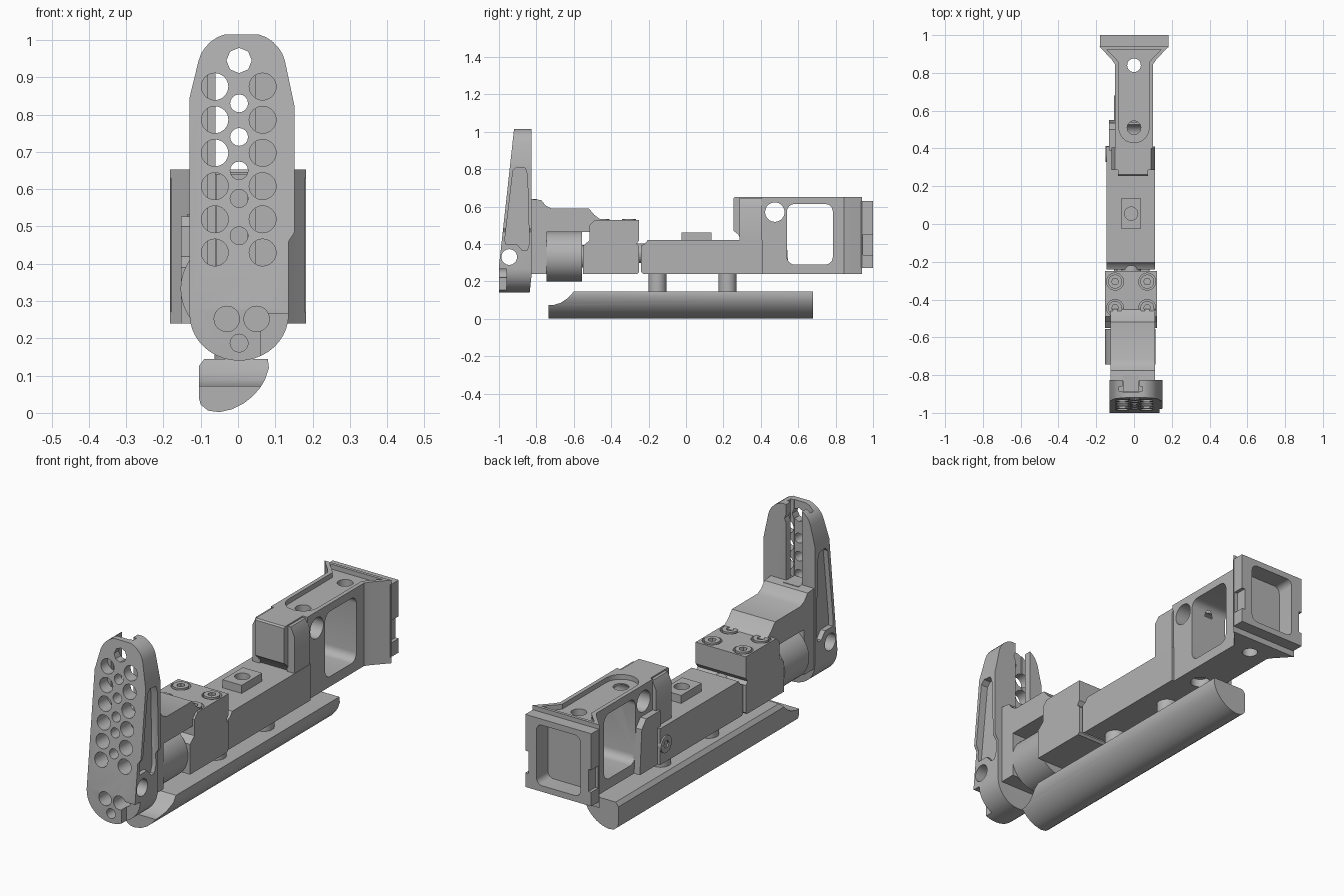
import bpy, bmesh, math
from mathutils import Vector

cube = bpy.data.objects.get("Cube")
if cube:
    bpy.data.objects.remove(cube, do_unlink=True)

grey = bpy.data.materials.new("machined grey")
grey.use_nodes = True
COLOUR = (0.45, 0.45, 0.45, 1)
grey.diffuse_color = COLOUR
for node in grey.node_tree.nodes:
    if node.type == 'BSDF_PRINCIPLED':
        node.inputs["Base Color"].default_value = COLOUR


def place(axis, u, v, w):
    """Put a 2D profile point (u, v) at depth w along an axis."""
    return {'x': (w, u, v), 'y': (u, w, v), 'z': (u, v, w)}[axis]


def prism(name, pts, axis, a, b):
    bm = bmesh.new()
    face = bm.faces.new([bm.verts.new(place(axis, u, v, a)) for u, v in pts])
    out = bmesh.ops.extrude_face_region(bm, geom=[face])
    verts = [g for g in out["geom"] if isinstance(g, bmesh.types.BMVert)]
    bmesh.ops.translate(bm, verts=verts, vec=Vector(place(axis, 0, 0, b - a)))
    bmesh.ops.recalc_face_normals(bm, faces=bm.faces)
    mesh = bpy.data.meshes.new(name)
    bm.to_mesh(mesh)
    bm.free()
    mesh.materials.append(grey)
    ob = bpy.data.objects.new(name, mesh)
    bpy.context.scene.collection.objects.link(ob)
    return ob


def box(name, x, y, z):
    return prism(name, [(x[0], y[0]), (x[1], y[0]), (x[1], y[1]), (x[0], y[1])], 'z', *z)


def ring(u, v, r, n=32):
    return [(u + r * math.cos(2 * math.pi * i / n), v + r * math.sin(2 * math.pi * i / n))
            for i in range(n)]


def rod(name, axis, u, v, r, a, b, n=32):
    return prism(name, ring(u, v, r, n), axis, a, b)


def rounded(u, v, r):
    """Rounded rectangle profile."""
    pts = []
    corners = [(u[1] - r, v[1] - r), (u[0] + r, v[1] - r), (u[0] + r, v[0] + r), (u[1] - r, v[0] + r)]
    for q, (cu, cv) in enumerate(corners):
        for i in range(7):
            t = math.pi / 2 * (q + i / 6)
            pts.append((cu + r * math.cos(t), cv + r * math.sin(t)))
    return pts


def combine(target, *tools, op='DIFFERENCE'):
    for tool in tools:
        mod = target.modifiers.new("cut", 'BOOLEAN')
        mod.operation, mod.solver, mod.object = op, 'EXACT', tool
        dg = bpy.context.evaluated_depsgraph_get()
        mesh = bpy.data.meshes.new_from_object(target.evaluated_get(dg))
        target.modifiers.clear()
        target.data = mesh
        bpy.data.objects.remove(tool, do_unlink=True)


# Butt plate: front outline crossed with a tapered side profile
arch = [(0.01 + 0.118 * math.cos(t), 0.925 + 0.09 * min(1, 1.1 * math.sin(t)))
        for t in [math.pi * i / 16 for i in range(1, 16)]]
bowl = [(0.003 + 0.133 * math.cos(t), 0.265 + 0.125 * math.sin(t))
        for t in [math.pi + math.pi * i / 20 for i in range(21)]]
outline = bowl + [(0.136, 0.46), (0.152, 0.485), (0.152, 0.82)] + arch + [(-0.13, 0.845)]
butt = prism("butt_plate", outline, 'y', -1.1, -0.7)
side = [(-1, 0.1), (-1, 0.28), (-0.91, 1.1), (-0.825, 1.1), (-0.825, 0.24), (-0.84, 0.1)]
combine(butt, prism("side_profile", side, 'x', -0.3, 0.3), op='INTERSECT')

# T-slot in the back of the plate, with the missing lower corner
combine(butt,
        box("slot", (-0.06, 0.028), (-0.89, -0.7), (0.24, 1.1)),
        box("slot_tee", (-0.08, 0.045), (-0.885, -0.86), (0.24, 1.1)),
        box("corner", (0.06, 0.2), (-1.1, -0.96), (0.1, 0.265)))

# Lightening holes
for row in range(6):
    for x in (-0.062, 0.066):
        combine(butt, rod("hole", 'y', x, 0.43 + 0.089 * row, 0.036, -1.1, -0.883))
for z in (0.475, 0.575, 0.65, 0.74, 0.83):
    combine(butt, rod("hole", 'y', 0.003, z, 0.024, -1.1, -0.87, 16))
combine(butt, rod("top_hole", 'y', 0.003, 0.945, 0.034, -1.1, -0.7, 8),
        rod("bottom_hole", 'y', 0.003, 0.187, 0.024, -1.1, -0.87, 16))
for x in (-0.03, 0.05):
    combine(butt, rod("hole", 'y', x, 0.252, 0.034, -1.1, -0.9))

# Side pockets and cross hole
pocket = [(-0.925, 0.79), (-0.905, 0.81), (-0.86, 0.805), (-0.848, 0.77), (-0.838, 0.40),
          (-0.85, 0.365), (-0.875, 0.365), (-0.905, 0.4), (-0.965, 0.4), (-0.968, 0.43)]
combine(butt, prism("pocket", pocket, 'x', 0.115, 0.3),
        prism("pocket", pocket, 'x', -0.3, -0.105),
        rod("cross_hole", 'x', -0.945, 0.33, 0.042, -0.3, 0.3))

# Stock body and its adjusting wheel
body = [(-0.83, 0.24), (-0.83, 0.64), (-0.775, 0.635), (-0.75, 0.605), (-0.72, 0.59),
        (-0.52, 0.59), (-0.49, 0.555), (-0.45, 0.525), (-0.45, 0.465), (-0.745, 0.465), (-0.745, 0.24)]
prism("stock_body", body, 'x', -0.125, 0.112)
box("slide_tongue", (-0.058, 0.026), (-0.888, -0.8), (0.25, 0.64))
rod("adjusting_wheel", 'y', -0.02, 0.333, 0.134, -0.745, -0.555, 48)
rod("wheel_shaft", 'y', -0.02, 0.333, 0.06, -0.8, -0.5)

# Clamp block with four socket screws
clamp = [(-0.55, 0.24), (-0.55, 0.39), (-0.515, 0.42), (-0.515, 0.5), (-0.49, 0.527), (-0.25, 0.527),
         (-0.25, 0.42), (-0.265, 0.4), (-0.25, 0.385), (-0.25, 0.25), (-0.26, 0.24)]
block = prism("clamp_block", clamp, 'x', -0.153, 0.122)
for sx in (-0.1, 0.07):
    for sy in (-0.305, -0.445):
        combine(block, rod("counterbore", 'z', sx, sy, 0.045, 0.5, 0.6))
        screw = rod("clamp_screw", 'z', sx, sy, 0.037, 0.49, 0.532)
        combine(screw, rod("socket", 'z', sx, sy, 0.019, 0.51, 0.6, 6))
rod("pivot_pin", 'y', -0.015, 0.35, 0.052, -0.27, -0.2)

# Receiver bar with its top button
bar = [(-0.24, 0.25), (-0.23, 0.24), (0.41, 0.24), (0.41, 0.42), (-0.205, 0.42), (-0.22, 0.4), (-0.24, 0.39)]
prism("receiver_bar", bar, 'x', -0.145, 0.112)
button = box("top_button", (-0.068, 0.038), (-0.025, 0.135), (0.41, 0.46))
combine(button, rod("button_hole", 'z', -0.015, 0.055, 0.035, 0.425, 0.5))

# Front housing, flared to a wide flange
half = [(0.1, 0.4), (0.1, 0.845), (0.118, 0.87), (0.183, 0.94)]
plan = half + [(-x, y) for x, y in reversed(half)]
housing = prism("front_housing", plan, 'z', 0.24, 0.652)
combine(housing, box("end_step", (-0.18, 0.182), (0.935, 1.0), (0.27, 0.63)), op='UNION')
tray = [(0.08 * math.cos(t), 0.51 + 0.08 * math.sin(t))
        for t in [math.pi + math.pi * i / 12 for i in range(13)]]
tray += [(0.08, 0.855), (0.1, 0.88), (0.145, 0.925), (-0.145, 0.925), (-0.1, 0.88), (-0.08, 0.855)]
combine(housing,
        prism("tray", tray, 'z', 0.628, 0.7),
        prism("window", rounded((0.54, 0.785), (0.29, 0.613), 0.04), 'x', -0.3, 0.3),
        rod("side_hole", 'x', 0.475, 0.57, 0.052, -0.3, 0.3),
        rod("front_bolt_hole", 'z', 0, 0.84, 0.036, 0.1, 0.8),
        rod("rear_bolt_hole", 'z', 0, 0.51, 0.036, 0.56, 0.8),
        rod("under_hole", 'z', 0, 0.48, 0.045, 0.1, 0.28),
        prism("end_pocket", rounded((-0.12, 0.12), (0.3, 0.6), 0.03), 'y', 0.91, 1.1))
for x in (-0.2, 0.165):
    combine(housing, box("end_notch", (x, x + 0.035), (0.945, 1.1), (0.34, 0.45)))

# Rear neck of the housing with side lugs
neck = [(0.255, 0.47), (0.255, 0.645), (0.262, 0.652), (0.42, 0.652), (0.42, 0.41), (0.3, 0.41), (0.28, 0.45)]
prism("housing_neck", neck, 'x', -0.085, 0.075)
for name, x, sign in (("left_lug", 0.07, 1), ("right_lug", -0.08, -1)):
    prism(name, [(x, 0.41), (x, 0.645), (x + sign * 0.02, 0.645),
                 (x + sign * 0.04, 0.6), (x + sign * 0.04, 0.41)], 'y', 0.285, 0.405)

# Raised pad on the right side with a socket screw
prism("side_pad", [(0.39, 0.24), (0.55, 0.24), (0.535, 0.46), (0.5, 0.5), (0.39, 0.5)], 'x', -0.132, -0.09)
washer = rod("side_screw", 'x', 0.37, 0.33, 0.042, -0.152, -0.12)
combine(washer, rod("socket", 'x', 0.37, 0.33, 0.02, -0.2, -0.14, 6))

# Lower rail with a scooped tip, carried on two posts
section = [(-0.105, 0.125), (-0.09, 0.145), (0.08, 0.145), (0.083, 0.12), (0.073, 0.09), (0.06, 0.068),
           (0.04, 0.045), (0.015, 0.025), (-0.015, 0.01), (-0.05, 0.002), (-0.08, 0.006), (-0.1, 0.022),
           (-0.105, 0.04)]
rail = prism("lower_rail", section, 'y', -0.735, 0.68)
scoop = [(-0.8, 0.07), (-0.71, 0.073), (-0.67, 0.085), (-0.635, 0.108), (-0.595, 0.15), (-0.595, 0.2), (-0.8, 0.2)]
combine(rail, prism("scoop", scoop, 'x', -0.3, 0.3))
for name, y in (("rear_post", -0.153), ("front_post", 0.222)):
    rod(name, 'z', -0.015, y, 0.048, 0.13, 0.25)

# Smooth the curved faces, keep the machined edges
for ob in bpy.context.scene.collection.objects:
    if ob.type == 'MESH' and grey.name in ob.data.materials:
        ob.data.shade_smooth()
        ob.data.set_sharp_from_angle(angle=math.radians(30))
